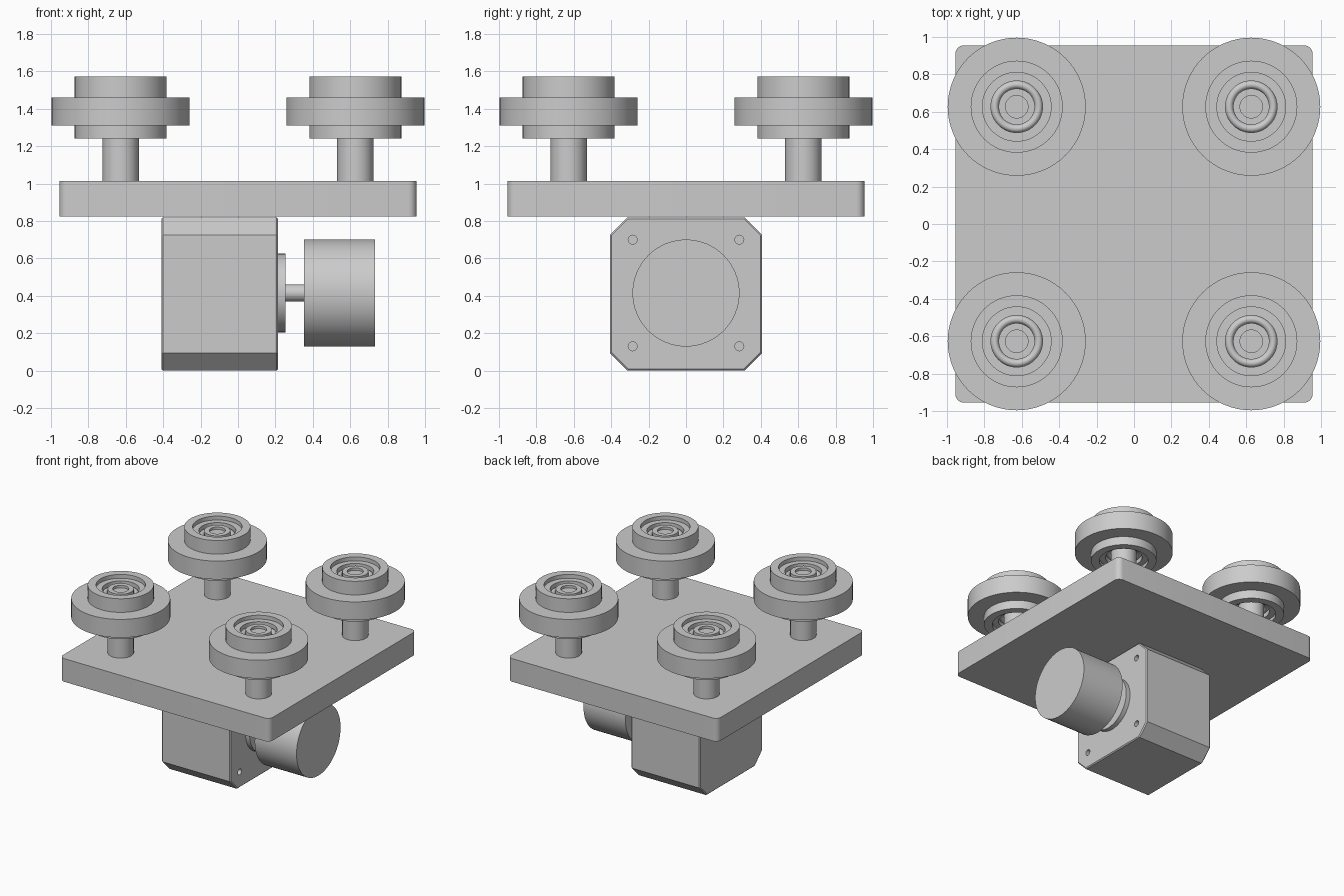
import bpy, bmesh, math
from mathutils import Matrix, Vector

cube = bpy.data.objects.get("Cube")
if cube:
    bpy.data.objects.remove(cube, do_unlink=True)

# Single plain grey
grey = bpy.data.materials.new("plain grey")
grey.use_nodes = True
colour = (0.6, 0.6, 0.6, 1)
grey.diffuse_color = colour
grey.node_tree.nodes["Principled BSDF"].inputs["Base Color"].default_value = colour


def finish(name, bm, smooth=True):
    bmesh.ops.recalc_face_normals(bm, faces=bm.faces)
    mesh = bpy.data.meshes.new(name)
    bm.to_mesh(mesh)
    bm.free()
    mesh.materials.append(grey)
    obj = bpy.data.objects.new(name, mesh)
    bpy.context.collection.objects.link(obj)
    if smooth:
        bpy.ops.object.select_all(action='DESELECT')
        obj.select_set(True)
        bpy.context.view_layer.objects.active = obj
        bpy.ops.object.shade_smooth_by_angle(angle=math.radians(30))
    return obj


def lathe(name, profile, place, closed=False, steps=64):
    """Spin a (radius, height) profile around z, then place it."""
    bm = bmesh.new()
    verts = [bm.verts.new((r, 0, h)) for r, h in profile]
    pairs = list(zip(verts, verts[1:]))
    if closed:
        pairs.append((verts[-1], verts[0]))
    edges = [bm.edges.new(p) for p in pairs]
    bmesh.ops.spin(bm, geom=verts + edges, cent=(0, 0, 0), axis=(0, 0, 1),
                   angle=math.tau, steps=steps)
    bmesh.ops.remove_doubles(bm, verts=bm.verts, dist=1e-4)
    bm.transform(place)
    return finish(name, bm)


def cylinder(name, radius, low, high, place):
    return lathe(name, [(0, low), (radius, low), (radius, high), (0, high)], place)


def box(size, centre):
    bm = bmesh.new()
    bmesh.ops.create_cube(bm, size=1)
    bm.transform(Matrix.Translation(centre) @ Matrix.Diagonal((*size, 1)))
    return bm


def edges_along(bm, axis):
    return [e for e in bm.edges
            if abs((e.verts[0].co - e.verts[1].co).normalized()[axis]) > 0.99]


# Mounting plate with rounded corners
bm = box((1.91, 1.91, 0.19), (0, 0, 0.92))
bmesh.ops.bevel(bm, geom=edges_along(bm, 2), offset=0.045, segments=6,
                profile=0.5, affect='EDGES')
finish("mounting_plate", bm)

# Motor body: chamfered long edges, finely bevelled ends
bm = box((0.625, 0.815, 0.82), (-0.0975, 0, 0.41))
bmesh.ops.bevel(bm, geom=edges_along(bm, 0), offset=0.095, segments=1, affect='EDGES')
ends = [f for f in bm.faces if abs(f.normal.x) > 0.99]
bmesh.ops.bevel(bm, geom=list({e for f in ends for e in f.edges}), offset=0.008,
                segments=1, affect='EDGES')
motor = finish("motor_body", bm, smooth=False)

# Blind screw holes in the motor face
bm = bmesh.new()
for y in (-0.285, 0.285):
    for z in (-0.285, 0.285):
        spot = Matrix.Translation((0.215, y, 0.415 + z)) @ Matrix.Rotation(math.pi / 2, 4, 'Y')
        bmesh.ops.create_cone(bm, cap_ends=True, segments=24, radius1=0.024,
                              radius2=0.024, depth=0.16, matrix=spot)
cutter = finish("screw_hole_cutter", bm, smooth=False)
cutter.hide_render = True
cutter.hide_set(True)
cut = motor.modifiers.new("screw holes", 'BOOLEAN')
cut.operation = 'DIFFERENCE'
cut.object = cutter
cut.solver = 'EXACT'
# Bake the cut so that the cutter can go
bpy.context.view_layer.update()
cut_mesh = bpy.data.meshes.new_from_object(
    motor.evaluated_get(bpy.context.evaluated_depsgraph_get()))
motor.modifiers.clear()
motor.data = cut_mesh
bpy.data.objects.remove(cutter, do_unlink=True)

# Motor flange, shaft and drive drum along +x
along_x = Matrix.Translation((0, 0, 0.415)) @ Matrix.Rotation(math.pi / 2, 4, 'Y')
cylinder("motor_flange", 0.21, 0.2, 0.253, along_x)
cylinder("motor_shaft", 0.046, 0.24, 0.36, along_x)
cylinder("drive_drum", 0.286, 0.352, 0.732, along_x)

# Stepped wheel section with a recessed bore
wheel = [(0.184, 1.24), (0.246, 1.24), (0.246, 1.31), (0.369, 1.31), (0.369, 1.46),
         (0.246, 1.46), (0.246, 1.572), (0.184, 1.572)]
# Bearing rings, thinner than the wheel
outer_ring = [(0.138, 1.27), (0.184, 1.27), (0.184, 1.54), (0.138, 1.54)]
inner_ring = [(0.06, 1.24), (0.097, 1.24), (0.097, 1.54), (0.06, 1.54)]
# Rounded seal filling the gap between the rings
seal = [(0.1175 + 0.021 * math.cos(a), 1.405 + math.copysign(0.09, s) + 0.021 * math.sin(a))
        for s, start in ((1, 0), (-1, math.pi))
        for a in (start + math.pi * i / 8 for i in range(9))]

for side, x in (("left", 0.627), ("right", -0.627)):
    for end, y in (("front", -0.627), ("back", 0.627)):
        place = Matrix.Translation((x, y, 0))
        tag = f"{end}_{side}"
        cylinder(f"{tag}_post", 0.097, 1.0, 1.25, place)
        cylinder(f"{tag}_axle", 0.06, 1.24, 1.52, place)
        lathe(f"{tag}_wheel", wheel, place, closed=True)
        lathe(f"{tag}_bearing_outer", outer_ring, place, closed=True)
        lathe(f"{tag}_bearing_inner", inner_ring, place, closed=True)
        lathe(f"{tag}_bearing_seal", seal, place, closed=True)
